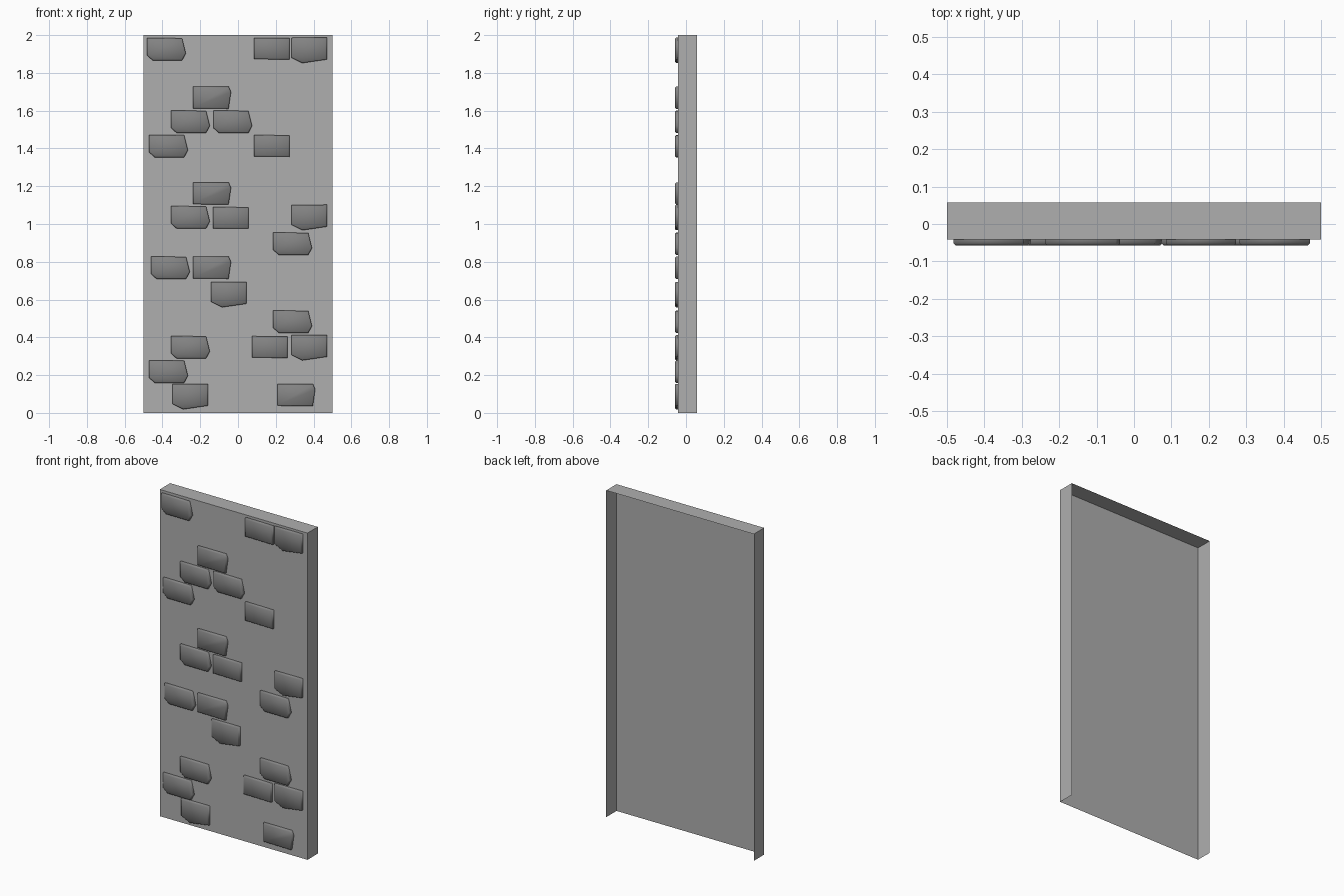
import bpy, bmesh

if "Cube" in bpy.data.objects:
    bpy.data.objects.remove(bpy.data.objects["Cube"])

FRONT, BACK, STONE = -0.042, 0.058, -0.058


def material(name, g):
    m = bpy.data.materials.new(name)
    m.diffuse_color = (g, g, g, 1)
    m.use_nodes = True
    m.node_tree.nodes["Principled BSDF"].inputs["Base Color"].default_value = m.diffuse_color
    return m


PANEL_MAT = material("panel_grey", 0.43)
STONE_MAT = material("stone_grey", 0.23)


def make(name, verts, faces, mat):
    me = bpy.data.meshes.new(name)
    me.from_pydata(verts, [], faces)
    me.materials.append(mat)
    ob = bpy.data.objects.new(name, me)
    bpy.context.collection.objects.link(ob)
    return ob


# wall panel: thin shell open at the back and bottom
ring = [(-0.5, 0), (0.5, 0), (0.5, 2), (-0.5, 2)]
verts = [(x, y, z) for y in (FRONT, BACK) for x, z in ring]
make("wall_panel", verts, [(0, 1, 2, 3), (1, 5, 6, 2), (3, 2, 6, 7), (0, 3, 7, 4)], PANEL_MAT)

# stone outlines, measured from the top-left corner, counter-clockwise
OUTLINES = {
    "pointed_right": [(0, 0), (0, -0.092), (0.03, -0.119), (0.186, -0.119),
                      (0.206, -0.082), (0.186, -0.002)],
    "rectangular": [(0, 0), (0, -0.113), (0.188, -0.115), (0.188, -0.002)],
    "pointed_bottom": [(0, 0), (0, -0.105), (0.058, -0.134), (0.188, -0.115), (0.188, 0.001)],
    "clipped_corner": [(0, 0), (0, -0.115), (0.188, -0.117), (0.201, -0.028), (0.189, 0)],
}
PLACES = {
    "pointed_right": [(-0.482, 1.985), (-0.355, 1.601), (-0.131, 1.601), (-0.471, 1.472),
                      (-0.355, 1.095), (0.186, 0.955), (-0.461, 0.828), (0.186, 0.542),
                      (-0.355, 0.407), (-0.471, 0.278)],
    "rectangular": [(0.085, 1.986), (0.085, 1.471), (-0.132, 1.09), (0.074, 0.406)],
    "pointed_bottom": [(0.282, 1.986), (0.282, 1.101), (-0.143, 0.693), (0.282, 0.412),
                       (-0.348, 0.153)],
    "clipped_corner": [(-0.238, 1.727), (-0.238, 1.22), (-0.238, 0.827), (0.208, 0.153)],
}


def stone(name, outline, px, pz):
    """Low block with sloped rim edges and soft shading."""
    n = len(outline)
    cx = (min(p[0] for p in outline) + max(p[0] for p in outline)) / 2
    cz = (min(p[1] for p in outline) + max(p[1] for p in outline)) / 2
    hx = max(p[0] for p in outline) - cx
    hz = max(p[1] for p in outline) - cz
    verts = []
    for y, inset in ((FRONT, 0), (STONE + 0.006, 0), (STONE, 0.006)):
        for x, z in outline:
            verts.append((px + cx + (x - cx) * (1 - inset / hx), y,
                          pz + cz + (z - cz) * (1 - inset / hz)))
    faces = [tuple(range(2 * n, 3 * n))]
    for k in (0, n):
        for i in range(n):
            j = (i + 1) % n
            faces.append((k + i, k + j, k + n + j, k + n + i))
    ob = make(name, verts, faces, STONE_MAT)
    for p in ob.data.polygons:
        p.use_smooth = True


# scattered facing stones
for kind, spots in PLACES.items():
    for i, (x, z) in enumerate(spots):
        stone(f"{kind}_stone_{i + 1}", OUTLINES[kind], x, z)
